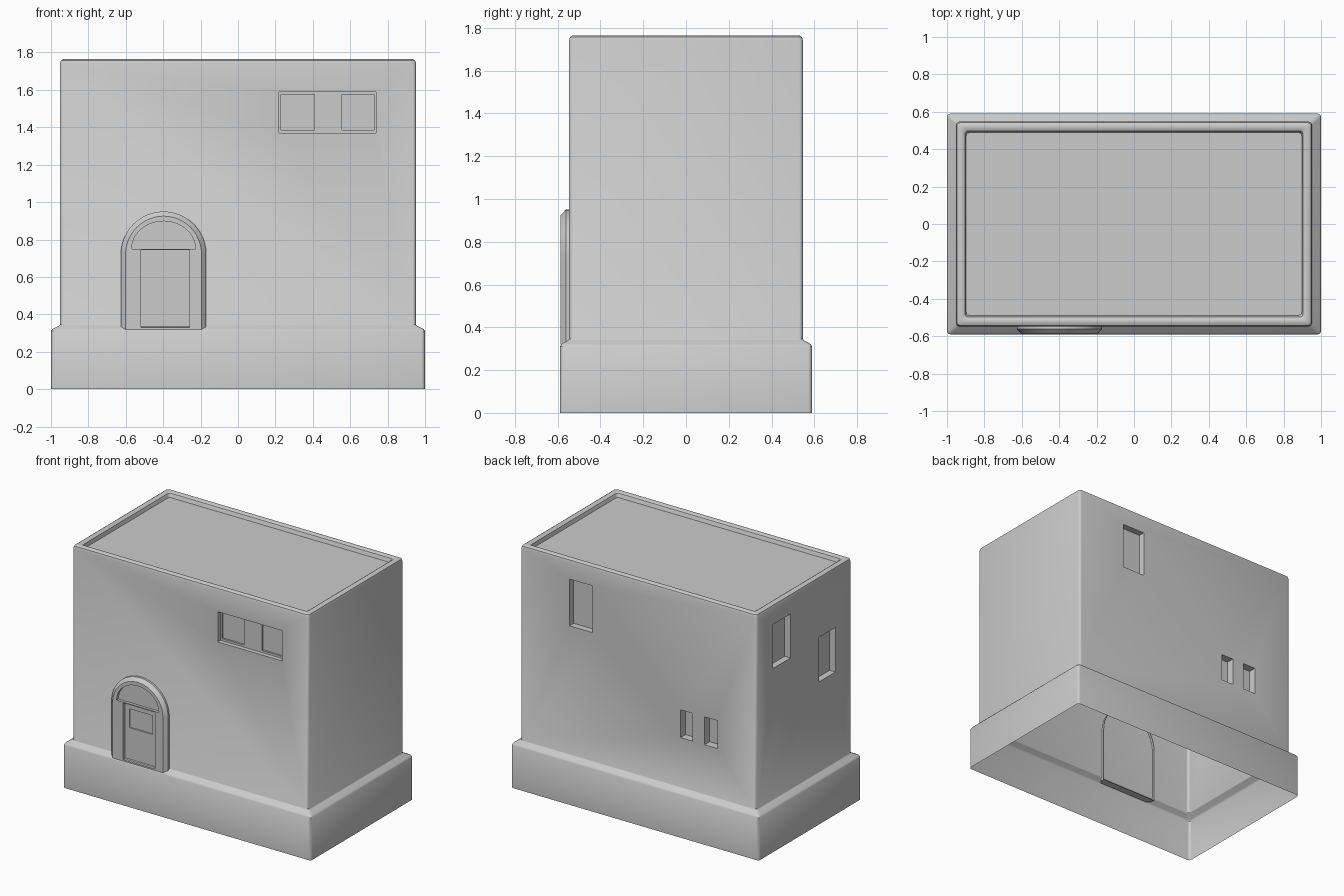
import bpy, bmesh
from math import sin, cos, pi, radians

if "Cube" in bpy.data.objects:
    bpy.data.objects.remove(bpy.data.objects["Cube"])


def loft(name, loops):
    """Closed solid skinned through loops of equal point count."""
    bm = bmesh.new()
    rings = [[bm.verts.new(p) for p in loop] for loop in loops]
    n = len(rings[0])
    for a, b in zip(rings, rings[1:]):
        for i in range(n):
            j = (i + 1) % n
            bm.faces.new((a[i], a[j], b[j], b[i]))
    bm.faces.new(rings[0])
    bm.faces.new(rings[-1])
    bmesh.ops.recalc_face_normals(bm, faces=bm.faces)
    me = bpy.data.meshes.new(name)
    bm.to_mesh(me)
    bm.free()
    ob = bpy.data.objects.new(name, me)
    bpy.context.collection.objects.link(ob)
    return ob


def round_rect(hx, hy, z, r=0.018, seg=3):
    pts = []
    for k, (sx, sy) in enumerate([(1, 1), (-1, 1), (-1, -1), (1, -1)]):
        for i in range(seg + 1):
            a = (k + i / seg) * pi / 2
            pts.append((sx * (hx - r) + r * cos(a), sy * (hy - r) + r * sin(a), z))
    return pts


def arch(cx, r, spring, bottom, y, seg=24):
    pts = [(cx + r * cos(pi * i / seg), y, spring + r * sin(pi * i / seg))
           for i in range(seg + 1)]
    return pts + [(cx - r, y, bottom), (cx + r, y, bottom)]


def box(x0, x1, y0, y1, z0, z1):
    return loft("cutter", [[(x0, y0, z), (x1, y0, z), (x1, y1, z), (x0, y1, z)]
                           for z in (z0, z1)])


def carve(ob, cutters):
    for c in cutters:
        c.hide_render = True
        m = ob.modifiers.new("carve", 'BOOLEAN')
        m.operation, m.solver, m.object = 'DIFFERENCE', 'EXACT', c
    dg = bpy.context.evaluated_depsgraph_get()
    me = bpy.data.meshes.new_from_object(ob.evaluated_get(dg))
    ob.modifiers.clear()
    ob.data = me
    for c in cutters:
        bpy.data.objects.remove(c)


def drop_faces(ob, test):
    bm = bmesh.new()
    bm.from_mesh(ob.data)
    bmesh.ops.delete(bm, geom=[f for f in bm.faces if all(test(v.co) for v in f.verts)],
                     context='FACES')
    bm.to_mesh(ob.data)
    bm.free()


# House shell: plinth, walls, rounded parapet and sunken roof in one profile
profile = [(1, .59, 0), (1, .59, .31), (.992, .583, .322), (.955, .55, .34),
           (.952, .547, .345), (.952, .547, 1.74), (.947, .542, 1.757),
           (.934, .529, 1.765), (.917, .512, 1.765), (.904, .498, 1.757),
           (.897, .489, 1.73)]
house = loft("house_shell", [round_rect(*p) for p in profile])
carve(house, [
    # front window recess and its two panes
    box(.22, .737, -.7, -.515, 1.37, 1.59),
    box(.23, .41, -.6, -.502, 1.385, 1.575),
    box(.555, .727, -.6, -.502, 1.385, 1.575),
    # back: tall window and two small ones
    box(.37, .555, .5, .7, 1.28, 1.62),
    box(-.437, -.34, .49, .7, .705, .907),
    box(-.637, -.534, .49, .7, .705, .907),
    # left side: two staggered windows
    box(-1.1, -.905, .157, .357, 1.30, 1.62),
    box(-1.1, -.905, -.36, -.17, 1.0, 1.325),
])
drop_faces(house, lambda c: c.z < .001)

# Arched doorway with fanlight, door and door window
CX, SPRING = -.398, .722
frame = loft("door_surround", [arch(CX, r, SPRING, .32, y)
                               for r, y in ((.228, -.53), (.228, -.562), (.203, -.586))])
fanlight = loft("cutter", [arch(CX, .17, .752, .75, y) for y in (-.7, -.566)])
for v in fanlight.data.vertices:
    v.co.z = .75 + (v.co.z - .75) * .86
carve(frame, [
    fanlight,
    box(-.518, -.26, -.7, -.561, .33, .743),
    box(-.483, -.297, -.7, -.553, .563, .70),
])
drop_faces(frame, lambda c: c.y > -.531)

for ob in (house, frame):
    bpy.ops.object.select_all(action='DESELECT')
    ob.select_set(True)
    bpy.context.view_layer.objects.active = ob
    bpy.ops.object.shade_smooth_by_angle(angle=radians(35))
